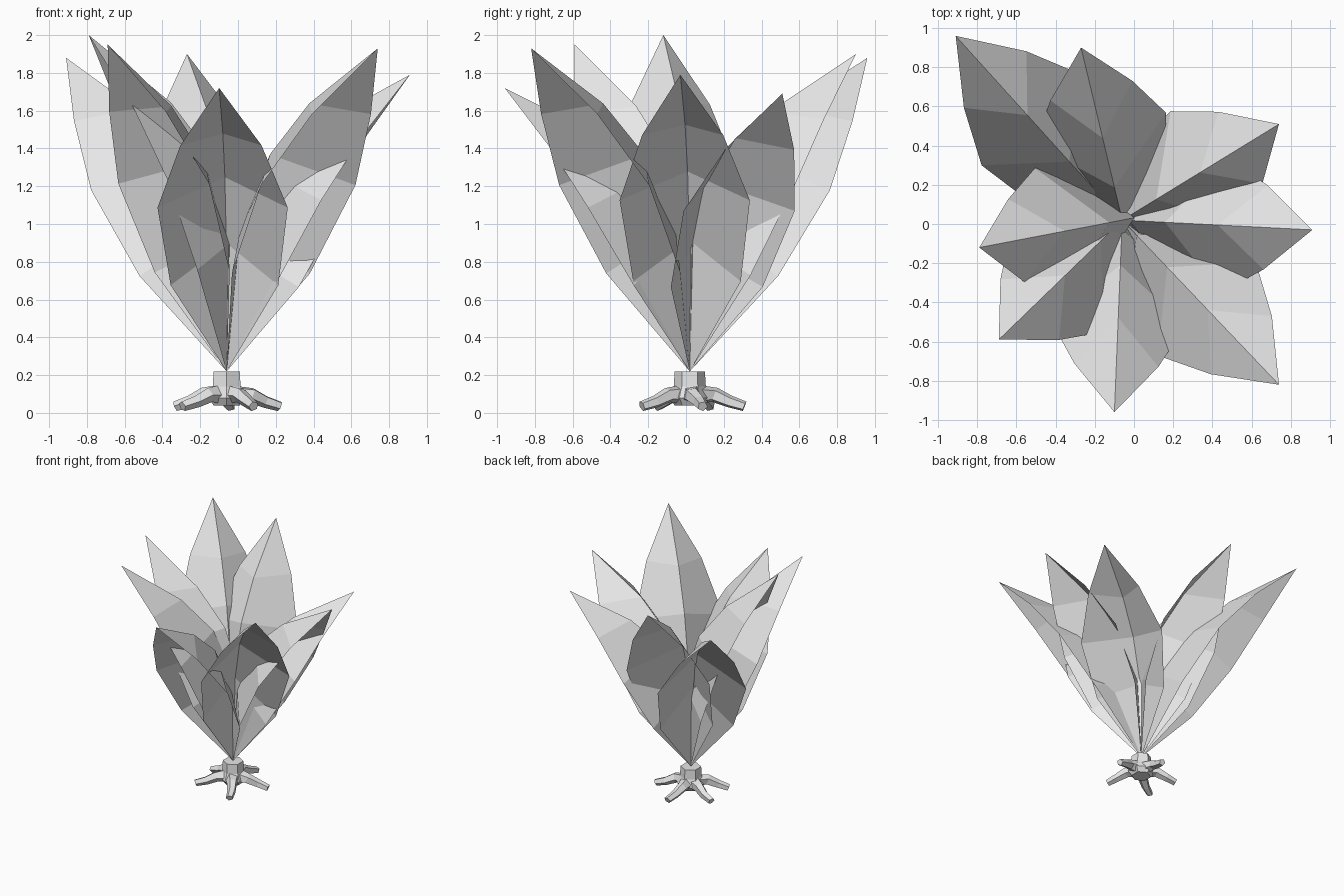
import bpy, bmesh, math, random
from mathutils import Vector

if "Cube" in bpy.data.objects:
    bpy.data.objects.remove(bpy.data.objects["Cube"], do_unlink=True)

random.seed(4)
BASE = Vector((-0.06, 0.02, 0.22))
UP = Vector((0, 0, 1))

grey = bpy.data.materials.new("pale_grey")
grey.use_nodes = True
grey.diffuse_color = (0.8, 0.8, 0.8, 1)
grey.node_tree.nodes["Principled BSDF"].inputs["Base Color"].default_value = (0.8, 0.8, 0.8, 1)


def finish(name, bm):
    mesh = bpy.data.meshes.new(name)
    bm.to_mesh(mesh)
    bm.free()
    mesh.materials.append(grey)
    bpy.context.collection.objects.link(bpy.data.objects.new(name, mesh))


def leaf(name, tip):
    """Folded leaf: raised inner midrib with two drooping halves."""
    bm = bmesh.new()
    axis = Vector(tip) - BASE
    side = axis.cross(UP).normalized()
    inward = side.cross(axis).normalized()
    # rib position, rib height, edge position, edge height, half width
    rows = [(0.33, 0.335, 0.30, 0.01, 0.285),
            (0.55, 0.37, 0.565, 0.035, 0.345),
            (0.74, 0.272, 0.785, 0.035, 0.215)]
    root, end = bm.verts.new(BASE), bm.verts.new(tip)
    rib = [bm.verts.new(BASE + axis * a + inward * h) for a, h, _, _, _ in rows]
    for sign in (-1, 1):
        edge = [bm.verts.new(BASE + axis * e + inward * h + side * (sign * w))
                for _, _, e, h, w in rows]
        faces = [(root, edge[0], rib[0]), (end, rib[2], edge[2])]
        for i in range(2):
            faces.append((rib[i], edge[i], edge[i + 1], rib[i + 1]))
        for f in faces:
            bm.faces.new(f if sign > 0 else f[::-1])
    finish(name, bm)


def tube(name, centres, radii, frames, sides, turn):
    """Faceted tube through the given centres, capped at both ends."""
    bm = bmesh.new()
    rings = []
    for c, r, (u, v) in zip(centres, radii, frames):
        angles = [turn + math.tau * k / sides for k in range(sides)]
        rings.append([bm.verts.new(c + (u * math.cos(a) + v * math.sin(a)) * r) for a in angles])
    for a, b in zip(rings, rings[1:]):
        for k in range(sides):
            n = (k + 1) % sides
            bm.faces.new((a[k], a[n], b[n], b[k]))
    bm.faces.new(rings[0][::-1])
    bm.faces.new(rings[-1])
    bmesh.ops.recalc_face_normals(bm, faces=bm.faces)
    finish(name, bm)


# Leaves fanned around the crown
tips = [(-0.91, 0.96, 1.88), (-0.27, 0.90, 1.90), (0.74, 0.51, 1.69), (0.91, -0.03, 1.79),
        (0.74, -0.82, 1.93), (-0.10, -0.96, 1.72), (-0.69, -0.59, 1.95), (-0.79, -0.12, 2.0)]
for i, tip in enumerate(tips):
    leaf(f"leaf_{i + 1}", tip)

# Hexagonal stem, flared at the foot
heights, radii = (0.04, 0.08, 0.14, 0.22), (0.08, 0.11, 0.085, 0.08)
tube("stem", [Vector((BASE.x, BASE.y, z)) for z in heights], radii,
     [(Vector((1, 0, 0)), Vector((0, 1, 0)))] * 4, 6, math.pi / 6)

# Kinked roots spreading over the ground
for i, degrees in enumerate((15, 85, 160, 215, 298)):
    heading = math.radians(degrees)
    out = Vector((math.cos(heading), math.sin(heading), 0))
    across = Vector((-out.y, out.x, 0))
    path = []
    for reach, z, sway in ((0.05, 0.095, 0), (0.13, 0.095, 0.03), (0.21, 0.06, 0.03), (0.29, 0.035, 0.01)):
        wobble = random.uniform(-sway, sway)
        path.append(Vector((BASE.x, BASE.y, z)) + out * reach + across * wobble)
    tilted = (out * 0.4 + UP).normalized()
    tube(f"root_{i + 1}", path, (0.055, 0.042, 0.034, 0.028),
         [(across, tilted)] * 4, 5, math.pi / 2 + random.uniform(-0.5, 0.5))
